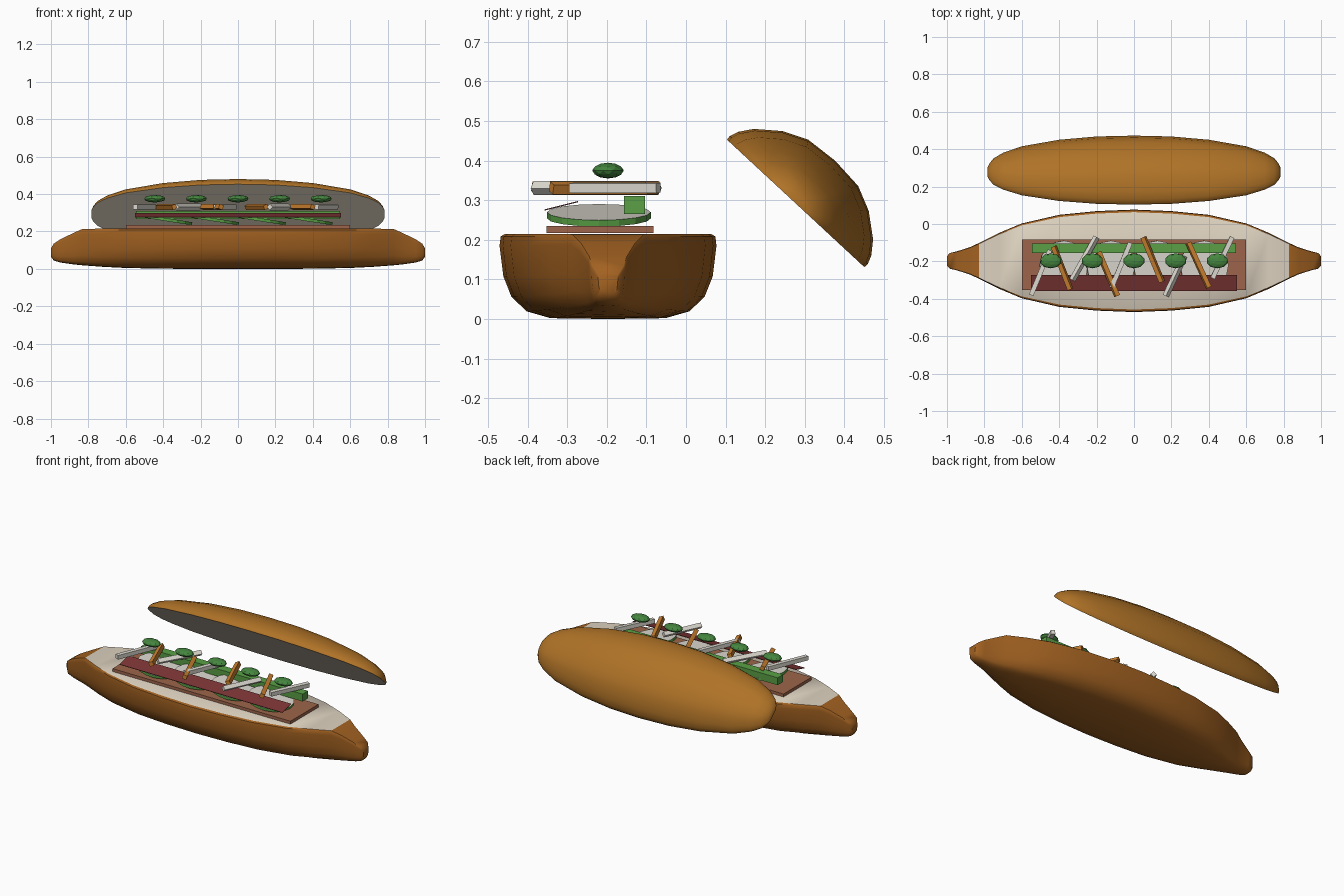
import bpy, bmesh, math
from mathutils import Matrix, Vector

if "Cube" in bpy.data.objects:
    bpy.data.objects.remove(bpy.data.objects["Cube"])


def material(name, rgb):
    m = bpy.data.materials.new(name)
    m.diffuse_color = (*rgb, 1)
    m.use_nodes = True
    m.node_tree.nodes["Principled BSDF"].inputs["Base Color"].default_value = m.diffuse_color
    return m


CRUST = material("crust", (0.43, 0.17, 0.02))
CRUST_DARK = material("crust_dark", (0.36, 0.12, 0.015))
CREAM = material("crumb", (0.72, 0.64, 0.52))
MEAT = material("meat", (0.34, 0.13, 0.07))
HAM = material("ham", (0.20, 0.035, 0.035))
GREEN = material("green", (0.10, 0.35, 0.06))
HERB = material("herb_green", (0.06, 0.24, 0.05))
WHITE = material("radish", (0.72, 0.70, 0.63))
ORANGE = material("carrot", (0.60, 0.22, 0.03))


def finish(name, bm, mats, smooth=None):
    bmesh.ops.recalc_face_normals(bm, faces=bm.faces)
    me = bpy.data.meshes.new(name)
    bm.to_mesh(me)
    bm.free()
    for m in mats:
        me.materials.append(m)
    ob = bpy.data.objects.new(name, me)
    bpy.context.collection.objects.link(ob)
    if smooth:
        bpy.ops.object.select_all(action='DESELECT')
        ob.select_set(True)
        bpy.context.view_layer.objects.active = ob
        bpy.ops.object.shade_smooth_by_angle(angle=math.radians(smooth))
    return ob


def loft(name, stations, half, crust, cream_x, matrix):
    """Skin mirrored half profiles along x; the closing row is the cut face.
    Station: x, half width, bottom, top."""
    profile = half + [(-w, t) for w, t in reversed(half) if w > 0]
    stations = [(-x, w, b, t) for x, w, b, t in reversed(stations) if x > 0] + stations
    n = len(profile)
    bm = bmesh.new()
    rings = [[bm.verts.new((x, w * p, b + (t - b) * q)) for p, q in profile]
             for x, w, b, t in stations]
    for r, s in zip(rings, rings[1:]):
        for i in range(n):
            j = (i + 1) % n
            f = bm.faces.new((r[i], r[j], s[j], s[i]))
            if i == n - 1 and abs(f.calc_center_median().x) < cream_x:
                f.material_index = 1
    bm.faces.new(rings[0])
    bm.faces.new(rings[-1])
    bm.transform(matrix)
    return finish(name, bm, [crust, CREAM], 40)


def box(name, centre, size, mat, rot=Matrix()):
    bm = bmesh.new()
    bmesh.ops.create_cube(bm, size=1)
    bm.transform(Matrix.Translation(centre) @ rot @ Matrix.Diagonal((*size, 1)))
    return finish(name, bm, [mat])


# bottom half of the roll, cut face up
loft("bottom_bun",
     [(0, .274, 0, .215), (.2, .266, 0, .215), (.4, .246, .001, .215),
      (.6, .200, .005, .215), (.72, .150, .011, .215), (.83, .095, .019, .214),
      (.88, .072, .024, .192), (.95, .050, .034, .158), (.985, .042, .045, .135),
      (1.0, .025, .065, .11)],
     [(.95, 1), (.99, .97), (1, .86), (.965, .5), (.89, .26), (.75, .09), (.53, .01), (0, 0)],
     CRUST_DARK, .84, Matrix.Translation((0, -.197, 0)))

# upper half of the roll, tipped back so its cut face looks forward and down
normal = Vector((0, .68, .733)).normalized()
across = normal.cross(Vector((1, 0, 0)))
tilt = Matrix((Vector((1, 0, 0)), across, normal)).transposed().to_4x4()
loft("top_bun",
     [(0, .239, 0, .147), (.2, .233, 0, .144), (.4, .212, 0, .130), (.6, .170, 0, .102),
      (.7, .128, 0, .075), (.75, .093, 0, .052), (.773, .06, 0, .03), (.782, .035, 0, .015)],
     [(.99, 0), (.995, .08), (.96, .23), (.86, .45), (.62, .76), (.36, .95), (0, 1)],
     CRUST, 1, Matrix.Translation((0, .277, .292)) @ tilt)

# meat layer, folded ham strip and long cucumber spear
box("meat_slab", (0, -.217, .226), (1.2, .27, .018), MEAT)
box("ham_strip", (0, -.315, .286), (1.1, .087, .003), HAM, Matrix.Rotation(math.radians(14), 4, 'X'))
box("cucumber_spear", (0, -.13, .288), (1.09, .052, .045), GREEN)

# overlapping cucumber slices with pale faces
for k in range(4):
    bm = bmesh.new()
    bmesh.ops.create_cone(bm, cap_ends=True, segments=16, radius1=.131, radius2=.131, depth=.016)
    for f in bm.faces:
        f.material_index = int(len(f.verts) > 4)
    bm.transform(Matrix.Translation((-.375 + .25 * k, -.22, .262))
                 @ Matrix.Rotation(math.radians(9), 4, 'Y'))
    finish(f"cucumber_slice_{k + 1}", bm, [GREEN, WHITE])

# shredded radish and carrot sticks: start x, y, end x, y
sticks = [(-.55, -.38, -.45, -.14, WHITE), (-.43, -.12, -.34, -.35, ORANGE),
          (-.33, -.30, -.20, -.07, WHITE), (-.19, -.15, -.09, -.385, ORANGE),
          (-.12, -.34, -.02, -.10, WHITE), (.05, -.07, .15, -.31, ORANGE),
          (.17, -.385, .27, -.17, WHITE), (.29, -.10, .40, -.34, ORANGE),
          (.42, -.29, .525, -.07, WHITE)]
for k, (x0, y0, x1, y1, mat) in enumerate(sticks):
    spin = Matrix.Rotation(math.atan2(y1 - y0, x1 - x0), 4, 'Z') @ Matrix.Rotation(.4 * k, 4, 'X')
    box(f"shredded_stick_{k + 1}", ((x0 + x1) / 2, (y0 + y1) / 2, .331),
        (math.hypot(x1 - x0, y1 - y0), .025, .025), mat, spin)

# herb leaves on top
for k in range(5):
    bm = bmesh.new()
    bmesh.ops.create_icosphere(bm, subdivisions=2, radius=1)
    bm.transform(Matrix.Translation((-.445 + .2225 * k, -.197, .375))
                 @ Matrix.Diagonal((.058, .04, .02, 1)))
    finish(f"herb_leaf_{k + 1}", bm, [HERB])
